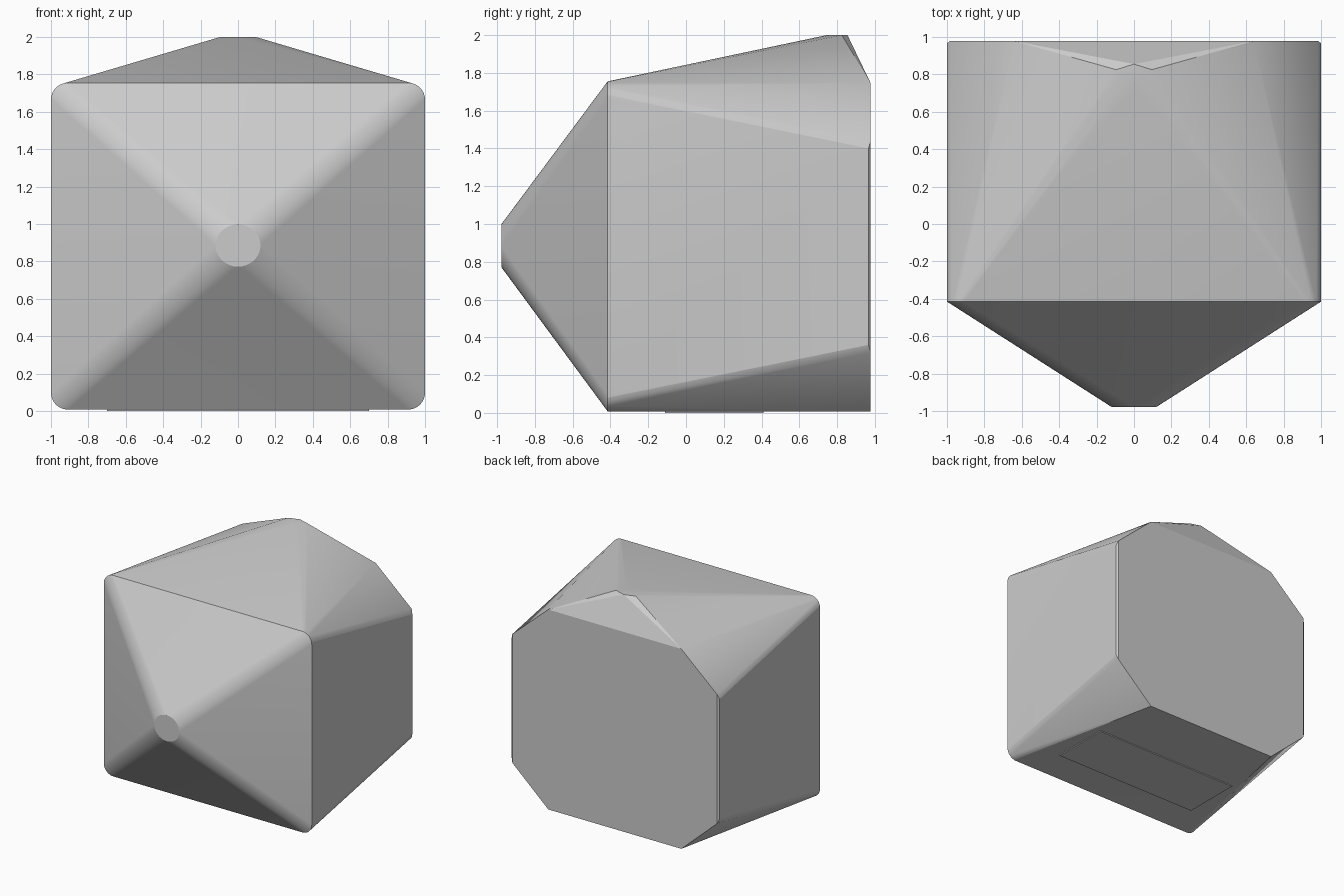
import bpy, bmesh
from math import pi, cos, sin

if "Cube" in bpy.data.objects:
    bpy.data.objects.remove(bpy.data.objects["Cube"])

BOTTOM, SHOULDER = 0.008, 1.755
FRONT_Y, BACK_Y, TIP_Y = -0.415, 0.978, -0.978


def rounded_rect(hw, z0, z1, r, y, steps=8):
    """Rounded rectangle facing the front."""
    pts = []
    corners = [(hw - r, z1 - r), (-hw + r, z1 - r), (-hw + r, z0 + r), (hw - r, z0 + r)]
    for q, (cx, cz) in enumerate(corners):
        for i in range(steps + 1):
            a = pi / 2 * (q + i / steps)
            pts.append((cx + r * cos(a), y, cz + r * sin(a)))
    return pts


def finish(bm, name):
    me = bpy.data.meshes.new(name)
    bmesh.ops.recalc_face_normals(bm, faces=bm.faces[:])
    bm.to_mesh(me)
    bm.free()
    ob = bpy.data.objects.new(name, me)
    bpy.context.collection.objects.link(ob)
    return ob


# Widest section and the small round nose in front of it
points = rounded_rect(1.0, BOTTOM, SHOULDER, 0.09, FRONT_Y)
for i in range(32):
    a = 2 * pi * i / 32
    points.append((0.12 * cos(a), TIP_Y, 0.885 + 0.113 * sin(a)))

# Octagonal back with softened side corners, and the little flat peak
for s in (-1, 1):
    for x, z in [(0.64, 1.745), (0.985, 1.44), (1.0, 1.40),
                 (1.0, 0.36), (0.985, 0.32), (0.64, BOTTOM)]:
        y = BACK_Y - (0.012 if x == 1.0 else 0)
        points.append((s * x, y, z))
    points += [(s * 0.095, 0.825, 2.0), (s * 0.075, 0.80, 2.0), (s * 0.04, 0.765, 2.0)]
points += [(0, 0.855, 2.0), (0, 0.745, 2.0)]

# Solid body wrapped around all sections
bm = bmesh.new()
for p in points:
    bm.verts.new(p)
hull = bmesh.ops.convex_hull(bm, input=bm.verts[:])
loose = [v for v in bm.verts if not v.link_faces]
bmesh.ops.delete(bm, geom=loose, context='VERTS')
bmesh.ops.remove_doubles(bm, verts=bm.verts[:], dist=0.0005)
bmesh.ops.dissolve_limit(bm, angle_limit=0.01, verts=bm.verts[:], edges=bm.edges[:])
body = finish(bm, "faceted_body")
bpy.context.view_layer.objects.active = body
body.select_set(True)
bpy.ops.object.shade_smooth_by_angle(angle=0.2)

# Thin plain plate on the underside
bm = bmesh.new()
bmesh.ops.create_cube(bm, size=1)
for v in bm.verts:
    v.co = (v.co.x * 1.4, 0.15 + v.co.y * 0.52, 0.006 + v.co.z * 0.012)
finish(bm, "base_plate")
